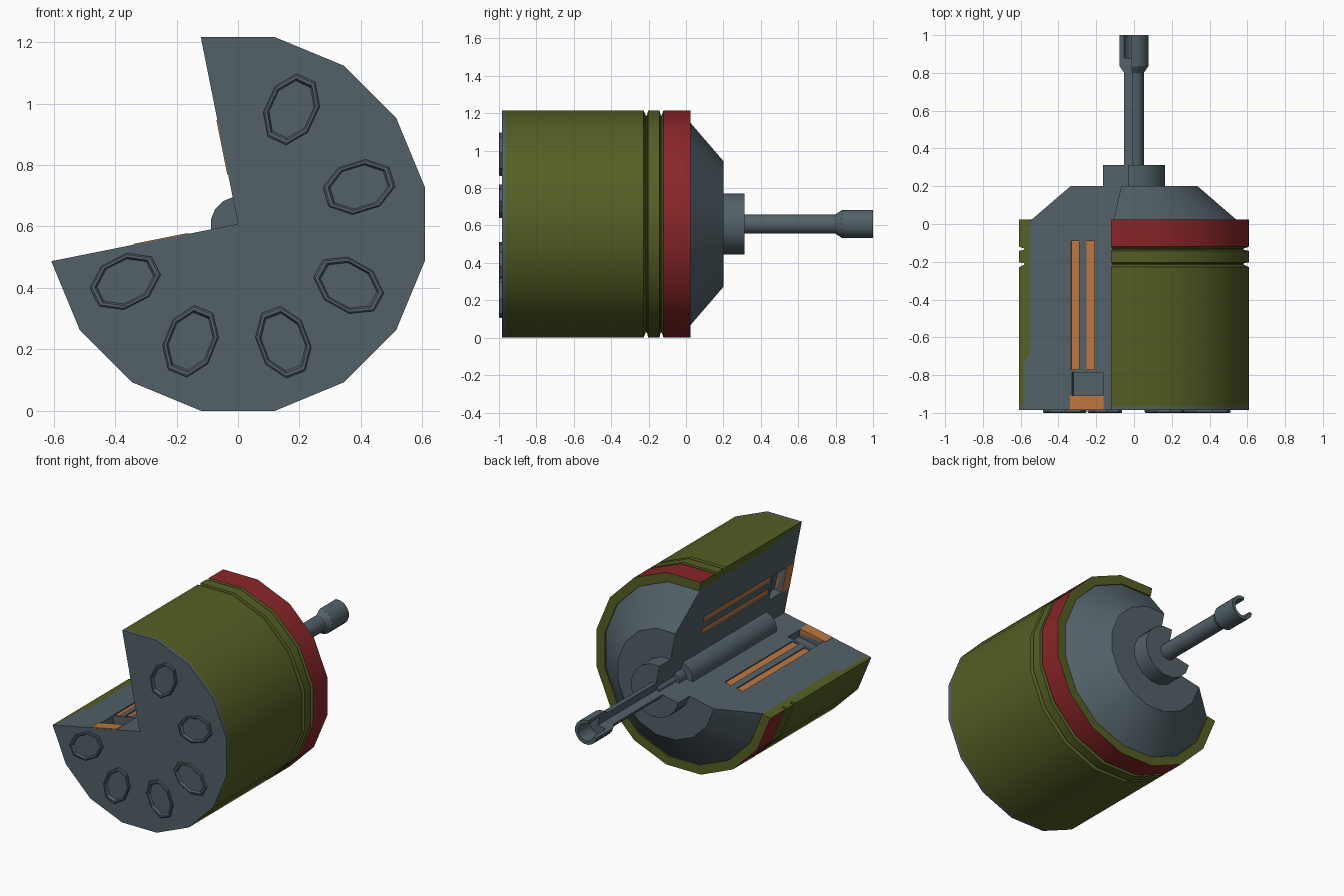
import bpy, bmesh, math
from mathutils import Matrix, Vector

if "Cube" in bpy.data.objects:
    bpy.data.objects.remove(bpy.data.objects["Cube"])

CZ = 0.608                      # height of the main axis
A0, A1 = -168.75, 101.25        # angles kept after the quarter cutaway


def mat(name, rgb):
    m = bpy.data.materials.new(name)
    m.diffuse_color = (*rgb, 1)
    m.use_nodes = True
    m.node_tree.nodes["Principled BSDF"].inputs["Base Color"].default_value = m.diffuse_color
    return m


GREY = mat("slate grey", (0.085, 0.12, 0.14))
OLIVE = mat("olive green", (0.09, 0.115, 0.018))
RED = mat("dark red", (0.25, 0.019, 0.021))
COPPER = mat("copper orange", (0.50, 0.18, 0.05))


def finish(name, bm, mats):
    bmesh.ops.remove_doubles(bm, verts=bm.verts, dist=1e-5)
    bmesh.ops.recalc_face_normals(bm, faces=bm.faces)
    me = bpy.data.meshes.new(name)
    bm.to_mesh(me)
    bm.free()
    for m in mats:
        me.materials.append(m)
    ob = bpy.data.objects.new(name, me)
    bpy.context.collection.objects.link(ob)
    return ob


def activate(ob):
    bpy.ops.object.select_all(action='DESELECT')
    ob.select_set(True)
    bpy.context.view_layer.objects.active = ob


def smooth(ob):
    activate(ob)
    bpy.ops.object.shade_smooth_by_angle(angle=math.radians(30))


def revolve(name, profile, mats, a0=A0, a1=A1, n=12):
    """Sweep a closed (radius, y) profile around the axis, capping the cut ends."""
    bm = bmesh.new()
    full = abs(a1 - a0) >= 360
    rings = []
    for i in range(n + 1):
        a = math.radians(a0 + (a1 - a0) * i / n)
        rings.append([bm.verts.new((r * math.cos(a), y, CZ + r * math.sin(a)))
                      for r, y in profile])
    k = len(profile)
    for p, q in zip(rings, rings[1:]):
        for j in range(k):
            j2 = (j + 1) % k
            r1, r2 = profile[j][0], profile[j2][0]
            if r1 == 0 and r2 == 0:
                continue
            if r1 == 0:
                bm.faces.new((p[j], p[j2], q[j2]))
            elif r2 == 0:
                bm.faces.new((p[j], p[j2], q[j]))
            else:
                bm.faces.new((p[j], p[j2], q[j2], q[j]))
    if not full:
        bm.faces.new(rings[0])
        bm.faces.new(rings[-1])
    return finish(name, bm, mats)


def cut_box(bm, upper, r0, r1, y0, y1, d0, d1):
    """Box on a cut face: radius range, y range, height range above the face."""
    a = math.radians(A1 if upper else A0)
    s = 1 if upper else -1
    u = Vector((math.cos(a), 0, math.sin(a)))
    n = Vector((-math.sin(a), 0, math.cos(a))) * s
    c = u * (r0 + r1) / 2 + n * (d0 + d1) / 2 + Vector((0, (y0 + y1) / 2, CZ))
    m = Matrix((u * (r1 - r0), Vector((0, y1 - y0, 0)), n * (d1 - d0))).transposed().to_4x4()
    bmesh.ops.create_cube(bm, size=1, matrix=Matrix.Translation(c) @ m)


# Core body: front plate, drum, rear cone and collar
body = revolve("core_body", [
    (0, -0.985), (0.62, -0.985), (0.62, -0.965), (0.592, -0.965), (0.592, -0.73),
    (0.562, -0.69), (0.562, 0.015), (0.343, 0.2), (0.167, 0.2), (0.167, 0.312), (0, 0.312)], [GREY])

# Recesses in both cut faces
BARS = [(0.212, 0.257), (0.297, 0.34)]
bm = bmesh.new()
for up in (True, False):
    cut_box(bm, up, 0.168, 0.336, -0.908, -0.785, -0.05, 0.05)
    for r0, r1 in BARS:
        cut_box(bm, up, r0, r1, -0.77, -0.09, -0.012, 0.05)
cutter = finish("recess_cutter", bm, [GREY])
cutter.hide_render = True
mod = body.modifiers.new("recesses", 'BOOLEAN')
mod.object, mod.operation, mod.solver = cutter, 'DIFFERENCE', 'EXACT'
activate(body)
bpy.ops.object.modifier_apply(modifier=mod.name)
bpy.data.objects.remove(cutter)
smooth(body)

# Copper windings and terminal blocks on the cut faces
for up, side in ((True, "upper"), (False, "lower")):
    bm = bmesh.new()
    for r0, r1 in BARS:
        cut_box(bm, up, r0, r1, -0.77, -0.09, -0.02, -0.008)
    cut_box(bm, up, 0.165, 0.346, -0.983, -0.908, -0.05, 0.003)
    finish(side + "_windings", bm, [COPPER])

# Outer casing with two grooves; the rear band is red on its outside
shell = revolve("outer_casing", [
    (0.592, -0.965), (0.62, -0.965), (0.62, -0.228), (0.592, -0.215), (0.592, -0.208),
    (0.62, -0.203), (0.62, -0.142), (0.592, -0.136), (0.592, -0.13), (0.62, -0.12),
    (0.62, 0.024), (0.562, 0.024), (0.562, -0.69), (0.592, -0.73)], [OLIVE, RED])
for f in shell.data.polygons:
    c = f.center
    if abs(f.normal.y) < 0.1 and c.y > -0.1 and math.hypot(c.x, c.z - CZ) > 0.59 \
            and f.normal.dot(Vector((c.x, 0, c.z - CZ))) > 0.5:
        f.material_index = 1
smooth(shell)

# Output shaft with an open socket at its end, cut like the body
smooth(revolve("output_shaft", [
    (0, 0.31), (0.053, 0.31), (0.053, 0.8), (0.077, 0.835), (0.077, 1.0),
    (0.055, 1.0), (0.055, 0.88), (0, 0.88)], [GREY]))

# Uncut rotor on the axis with its stepped pin
smooth(revolve("rotor", [
    (0, -0.78), (0.089, -0.78), (0.089, 0.06), (0.045, 0.06), (0.045, 0.13),
    (0.022, 0.13), (0.022, 0.3), (0, 0.3)], [GREY], 11.25, 371.25, 16))

# Octagonal port rims on the front plate
for i, deg in enumerate((65, 17, -29, -69, -112, -153)):
    a = math.radians(deg)
    c, s = math.cos(a), math.sin(a)
    bm = bmesh.new()
    rings = []
    for scale, y in ((1, -0.98), (1, -0.996), (0.95, -1.0), (0.86, -1.0), (0.8, -0.988), (0.8, -0.98)):
        ring = []
        for j in range(8):
            t = math.radians(22.5 + 45 * j)
            u, v = 0.412 + 0.122 * scale * math.cos(t), 0.086 * scale * math.sin(t)
            ring.append(bm.verts.new((u * c - v * s, y, CZ + u * s + v * c)))
        rings.append(ring)
    for p, q in zip(rings, rings[1:] + rings[:1]):
        for j in range(8):
            bm.faces.new((p[j], p[(j + 1) % 8], q[(j + 1) % 8], q[j]))
    finish("port_rim_%d" % (i + 1), bm, [GREY])
